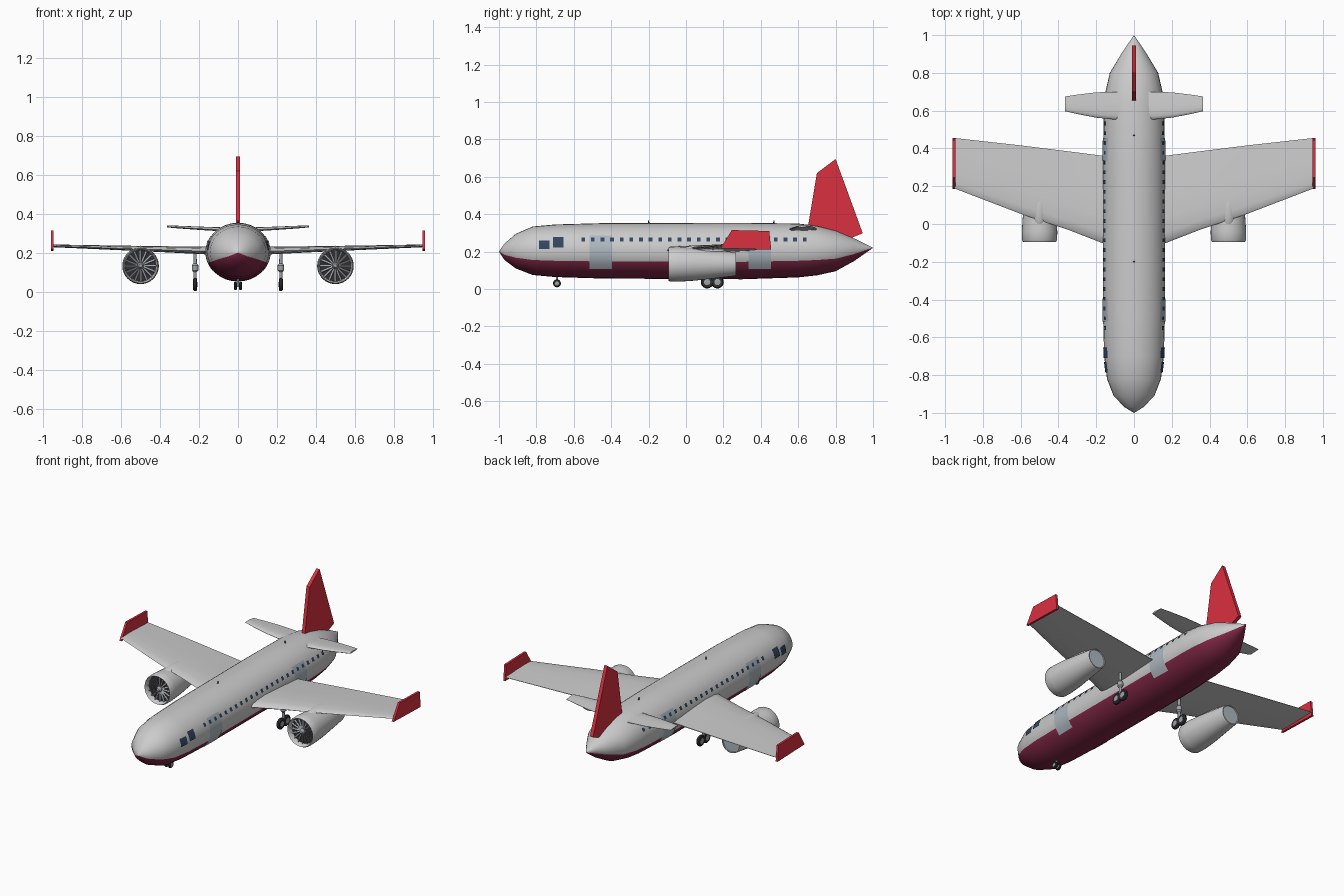
import bpy, bmesh
from math import sin, cos, pi, asin, radians
from mathutils import Matrix, Vector

if "Cube" in bpy.data.objects:
    bpy.data.objects.remove(bpy.data.objects["Cube"])

def material(name, rgb):
    m = bpy.data.materials.new(name)
    m.diffuse_color = (*rgb, 1)
    m.use_nodes = True
    m.node_tree.nodes["Principled BSDF"].inputs["Base Color"].default_value = m.diffuse_color
    return m

WHITE = material("light_grey", (0.78, 0.79, 0.80))
RED = material("red", (0.70, 0.03, 0.05))
BELLY = material("maroon", (0.22, 0.02, 0.06))
GLASS = material("navy_glass", (0.03, 0.06, 0.12))
DOOR = material("blue_grey", (0.42, 0.48, 0.53))
DARK = material("dark", (0.03, 0.03, 0.035))
METAL = material("metal", (0.35, 0.37, 0.39))

def finish(name, bm, mats, mirror=False, angle=35, fix=True):
    bmesh.ops.remove_doubles(bm, verts=bm.verts, dist=1e-5)
    if fix:
        bmesh.ops.recalc_face_normals(bm, faces=bm.faces)
    me = bpy.data.meshes.new(name)
    bm.to_mesh(me)
    bm.free()
    ob = bpy.data.objects.new(name, me)
    bpy.context.collection.objects.link(ob)
    for m in mats:
        me.materials.append(m)
    bpy.ops.object.select_all(action='DESELECT')
    bpy.context.view_layer.objects.active = ob
    ob.select_set(True)
    bpy.ops.object.shade_smooth_by_angle(angle=radians(angle))
    if mirror:
        ob.modifiers.new("mirror", 'MIRROR').use_mirror_merge = False
    return ob

def loft(bm, rings, caps=True):
    vs = [[bm.verts.new(p) for p in r] for r in rings]
    n = len(vs[0])
    for a, b in zip(vs, vs[1:]):
        for i in range(n):
            bm.faces.new((a[i], a[(i + 1) % n], b[(i + 1) % n], b[i]))
    if caps:
        bm.faces.new(vs[0])
        bm.faces.new(vs[-1][::-1])

def lathe(bm, centre, profile, n=32, axis='Y'):
    cx, cy, cz = centre
    rings = []
    for t, r in profile:
        ang = [2 * pi * i / n for i in range(n)]
        if axis == 'Y':
            rings.append([(cx + r * cos(a), cy + t, cz + r * sin(a)) for a in ang])
        elif axis == 'X':
            rings.append([(cx + t, cy + r * cos(a), cz + r * sin(a)) for a in ang])
        else:
            rings.append([(cx + r * cos(a), cy + r * sin(a), cz + t) for a in ang])
    loft(bm, rings, caps=True)

# Fuselage stations: y, half width, bottom, top
ST = [(-1, .0005, .2, .201), (-.97, .05, .155, .243), (-.91, .108, .11, .295), (-.82, .143, .075, .334),
      (-.7, .158, .064, .345), (-.45, .165, .056, .352), (.3, .165, .052, .354),
      (.6, .16, .062, .350), (.7, .151, .073, .338), (.8, .128, .095, .312),
      (.9, .068, .15, .27), (1, .0005, .22, .221)]

def section(y):
    for a, b in zip(ST, ST[1:]):
        if y <= b[0]:
            t = (y - a[0]) / (b[0] - a[0])
            w, lo, hi = (a[k] + t * (b[k] - a[k]) for k in (1, 2, 3))
            return w, (lo + hi) / 2, (hi - lo) / 2

bm = bmesh.new()
N = 32
rings = []
for s in ST:
    w, zc, h = section(s[0])
    rings.append([(w * cos(2 * pi * i / N), s[0], zc + h * sin(2 * pi * i / N)) for i in range(N)])
loft(bm, rings)
for k, f in enumerate(bm.faces):
    f.material_index = 1 if k < N * (len(ST) - 1) and 18 <= k % N < 30 else 0
finish("fuselage", bm, [WHITE, BELLY], angle=40)

# Skin panels following the fuselage side
def patch(bm, y0, y1, z0, z1, off, n=1):
    def pt(y, z):
        w, zc, h = section(y)
        a = asin(max(-1, min(1, (z - zc) / h)))
        return ((w + off) * cos(a), y, zc + (h + off) * sin(a))
    for i in range(n):
        za, zb = (z0 + (z1 - z0) * k / n for k in (i, i + 1))
        bm.faces.new([bm.verts.new(pt(*p)) for p in ((y0, za), (y1, za), (y1, zb), (y0, zb))])

bm = bmesh.new()
for i in range(24):
    y = -.55 + i * .0515
    patch(bm, y - .01, y + .01, .253, .272, .005)
finish("cabin_windows", bm, [GLASS], True, fix=False)
bm = bmesh.new()
patch(bm, -.785, -.73, .213, .258, .005, 3)
patch(bm, -.71, -.655, .222, .275, .005, 3)
finish("cockpit_windows", bm, [GLASS], True, fix=False)
bm = bmesh.new()
patch(bm, -.515, -.395, .11, .285, .003, 8)
patch(bm, .335, .455, .11, .285, .003, 8)
finish("doors", bm, [DOOR], True, fix=False)

# Wings and stabilisers: x, leading y, trailing y, z, thickness
FOIL = [(0, 0), (.03, .3), (.12, .5), (.3, .6), (.6, .4), (1, .06),
        (1, -.06), (.6, -.28), (.3, -.4), (.12, -.36), (.03, -.22)]

def wing(name, secs):
    bm = bmesh.new()
    loft(bm, [[(x, a + (b - a) * u, z + t * v) for u, v in FOIL] for x, a, b, z, t in secs])
    return finish(name, bm, [WHITE], True, 40)

wing("wings", [(.08, -.13, .35, .205, .05), (.17, -.1, .362, .208, .04), (.35, -.03, .385, .214, .032),
               (.59, .05, .415, .222, .024), (.95, .188, .455, .234, .014)])
wing("tail_stabilisers", [(.03, .55, .695, .316, .022), (.1, .553, .7, .319, .02), (.2, .563, .697, .324, .017),
                          (.3, .582, .685, .33, .014), (.365, .597, .675, .334, .01)])

# Flat plates in the y-z plane
def plate(name, pts, x0, x1, mirror):
    bm = bmesh.new()
    loft(bm, [[(x, y, z) for y, z in pts] for x in (x0, x1)])
    finish(name, bm, [RED], mirror)

plate("winglets", [(.185, .218), (.245, .315), (.445, .31), (.455, .21)], .946, .96, True)
plate("tail_fin", [(.65, .32), (.70, .62), (.80, .695), (.945, .298), (.85, .26)], -.011, .011, False)

# Engines
EX, EZ = .5, .133
bm = bmesh.new()
lathe(bm, (EX, 0, EZ), [(-.055, .078), (-.085, .082), (-.094, .088), (-.085, .093), (-.04, .094), (.05, .088),
                        (.255, .064), (.268, .061), (.268, .056), (.255, .054)])
finish("engine_nacelles", bm, [WHITE], True)
bm = bmesh.new()
lathe(bm, (EX, 0, EZ), [(.25, .055), (.262, .055)])
finish("exhaust_discs", bm, [DOOR], True)
bm = bmesh.new()
lathe(bm, (EX, 0, EZ), [(-.06, .08), (-.05, .08)])
finish("fan_discs", bm, [DARK], True)
bm = bmesh.new()
for i in range(16):
    m = (Matrix.Translation((EX, -.068, EZ)) @ Matrix.Rotation(2 * pi * i / 16, 4, 'Y')
         @ Matrix.Translation((0, 0, .046)) @ Matrix.Rotation(.6, 4, 'Z')
         @ Matrix.Diagonal((.009, .003, .068, 1)))
    bmesh.ops.create_cube(bm, size=1, matrix=m)
finish("fan_blades", bm, [METAL], True)
bm = bmesh.new()
lathe(bm, (EX, 0, EZ), [(-.092, .0005), (-.088, .009), (-.075, .016), (-.055, .019)], 20)
finish("fan_spinners", bm, [METAL], True)
bm = bmesh.new()
bmesh.ops.create_uvsphere(bm, u_segments=20, v_segments=12, radius=1,
                          matrix=Matrix.Translation((EX, .09, .203)) @ Matrix.Diagonal((.04, .12, .033, 1)))
finish("engine_pylons", bm, [WHITE], True)

# Landing gear
def wheel(bm_tyre, bm_hub, c, r, w):
    lathe(bm_tyre, c, [(-w, r * .6), (-w, r * .85), (-w * .5, r), (w * .5, r), (w, r * .85), (w, r * .6)], 24, 'X')
    lathe(bm_hub, c, [(-w * 1.15, r * .25), (-w * 1.05, r * .5), (w * 1.05, r * .5), (w * 1.15, r * .25)], 16, 'X')

tyre, hub, leg = bmesh.new(), bmesh.new(), bmesh.new()
for y in (.113, .168):
    wheel(tyre, hub, (.22, y, .037), .034, .01)
wheel(tyre, hub, (.013, -.69, .03), .021, .007)
lathe(leg, (.22, .14, 0), [(.035, .008), (.1, .008), (.11, .017), (.135, .017), (.145, .009), (.21, .007)], 16, 'Z')
lathe(leg, (.22, .14, .037), [(-.03, .006), (.03, .006)], 12, 'Y')
lathe(leg, (0, -.69, .03), [(-.02, .004), (.02, .004)], 12, 'X')
lathe(leg, (0, -.69, 0), [(.025, .006), (.08, .006)], 12, 'Z')
finish("tyres", tyre, [DARK], True)
finish("wheel_hubs", hub, [METAL], True)
finish("gear_struts", leg, [METAL], True)

# Roof antennas and wingtip lights
bm = bmesh.new()
for y in (-.2, .47):
    lathe(bm, (0, y, .345), [(0, .005), (.022, .003)], 10, 'Z')
finish("roof_antennas", bm, [DARK])
for name, s, rgb in (("right_tip_light", 1, (.02, .5, .15)), ("left_tip_light", -1, (.7, .02, .02))):
    bm = bmesh.new()
    bmesh.ops.create_uvsphere(bm, u_segments=12, v_segments=8, radius=.007,
                              matrix=Matrix.Translation((s * .952, .205, .236)))
    finish(name, bm, [material(name, rgb)])
